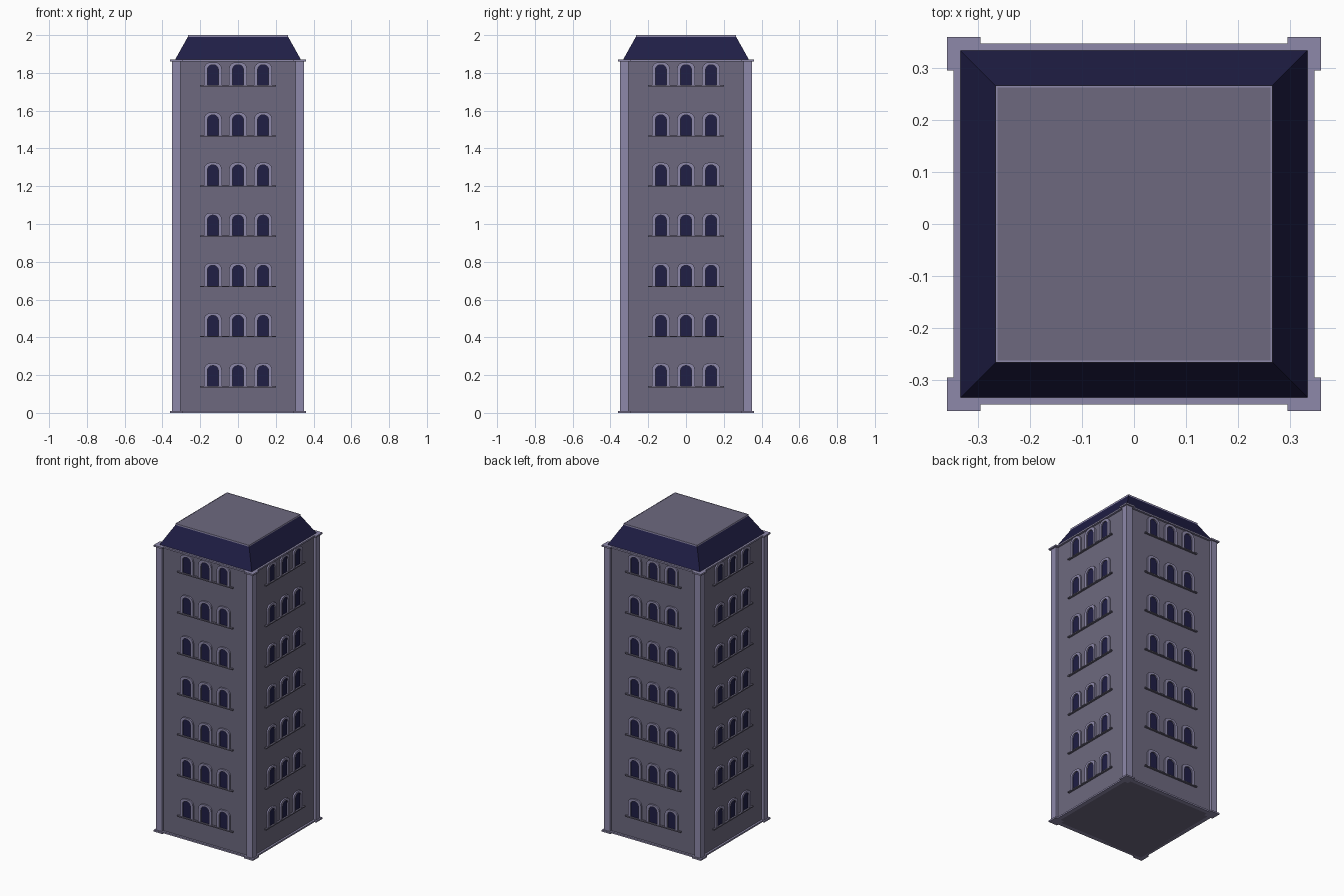
import bpy, bmesh, math
from mathutils import Matrix, Vector

if "Cube" in bpy.data.objects:
    bpy.data.objects.remove(bpy.data.objects["Cube"])


def material(name, rgb):
    m = bpy.data.materials.new(name)
    m.diffuse_color = (*rgb, 1)
    m.use_nodes = True
    m.node_tree.nodes["Principled BSDF"].inputs["Base Color"].default_value = m.diffuse_color
    return m


STONE = material("wall_stone", (0.153, 0.141, 0.212))
TRIM = material("pale_trim", (0.27, 0.25, 0.40))
NAVY = material("navy", (0.014, 0.013, 0.06))

WALL = 0.333      # half width of the walls
EAVES = 1.87      # top of the walls
ROWS = [0.142 + 0.2655 * i for i in range(7)]
COLUMNS = (-0.133, 0, 0.133)


def finish(name, bm, mat):
    bmesh.ops.recalc_face_normals(bm, faces=bm.faces)
    me = bpy.data.meshes.new(name)
    bm.to_mesh(me)
    bm.free()
    me.materials.append(mat)
    ob = bpy.data.objects.new(name, me)
    bpy.context.collection.objects.link(ob)
    return ob


def add_box(bm, lo, hi):
    lo, hi = Vector(lo), Vector(hi)
    mat = Matrix.Translation((lo + hi) / 2) @ Matrix.Diagonal((*(hi - lo), 1))
    bmesh.ops.create_cube(bm, size=1, matrix=mat)


def four_sides(bm):
    # repeat the front face around the tower
    geom = bm.verts[:] + bm.edges[:] + bm.faces[:]
    for k in (1, 2, 3):
        dup = bmesh.ops.duplicate(bm, geom=geom)["geom"]
        verts = [v for v in dup if isinstance(v, bmesh.types.BMVert)]
        bmesh.ops.rotate(bm, verts=verts, cent=(0, 0, 0),
                         matrix=Matrix.Rotation(k * math.pi / 2, 3, 'Z'))


def arch(cx, z, hw, height, r, y, n=6):
    # window outline: straight sides and rounded top
    pts = [(cx + hw, y, z)]
    for side, start in ((1, 0), (-1, math.pi / 2)):
        for i in range(n + 1):
            a = start + i * math.pi / 2 / n
            pts.append((cx + side * (hw - r) + r * math.cos(a), y,
                        z + height - r + r * math.sin(a)))
    return pts + [(cx - hw, y, z)]


# main walls
bm = bmesh.new()
add_box(bm, (-WALL, -WALL, 0), (WALL, WALL, EAVES))
finish("walls", bm, STONE)

# corner pilasters with small plates at foot and head
bm = bmesh.new()
add_box(bm, (0.305, -0.349, 0), (0.349, -0.305, EAVES))
for z in (0, EAVES - 0.01):
    add_box(bm, (0.295, -0.359, z), (0.359, -0.295, z + 0.01))
four_sides(bm)
finish("corner_pilasters", bm, TRIM)

# thin bands along the bottom and top of each wall
bm = bmesh.new()
for z in (0, EAVES - 0.01):
    add_box(bm, (-0.3, -0.346, z), (0.3, -0.32, z + 0.01))
four_sides(bm)
finish("wall_bands", bm, TRIM)

# arched window frames
bm = bmesh.new()
for z in ROWS:
    for cx in COLUMNS:
        loops = [arch(cx, z, 0.047, 0.121, 0.035, -WALL),
                 arch(cx, z, 0.047, 0.121, 0.035, -WALL - 0.010),
                 arch(cx, z, 0.029, 0.108, 0.027, -WALL - 0.010),
                 arch(cx, z, 0.029, 0.108, 0.027, -WALL)]
        loops = [[bm.verts.new(p) for p in lp] for lp in loops]
        for a, b in zip(loops, loops[1:]):
            for i in range(len(a) - 1):
                bm.faces.new((a[i], a[i + 1], b[i + 1], b[i]))
four_sides(bm)
finish("window_frames", bm, TRIM)

# dark window panes
bm = bmesh.new()
for z in ROWS:
    for cx in COLUMNS:
        pane = arch(cx, z, 0.029, 0.108, 0.027, -WALL - 0.002)
        bm.faces.new([bm.verts.new(p) for p in pane])
four_sides(bm)
finish("window_panes", bm, NAVY)

# one long sill under each row
bm = bmesh.new()
for z in ROWS:
    add_box(bm, (-0.2, -0.346, z - 0.007), (0.2, -0.325, z))
four_sides(bm)
finish("window_sills", bm, STONE)

# sloping roof
bm = bmesh.new()
rot = Matrix.Rotation(math.pi / 4, 4, 'Z')
bmesh.ops.create_cone(bm, cap_ends=True, segments=4,
                      radius1=WALL * math.sqrt(2), radius2=0.265 * math.sqrt(2),
                      depth=0.122, matrix=Matrix.Translation((0, 0, EAVES + 0.061)) @ rot)
finish("roof_slope", bm, NAVY)

# raised rim and flat roof deck
bm = bmesh.new()
add_box(bm, (-0.266, -0.266, 1.988), (0.266, -0.262, 2.0))
four_sides(bm)
finish("roof_rim", bm, TRIM)
bm = bmesh.new()
add_box(bm, (-0.262, -0.262, 1.985), (0.262, 0.262, 1.999))
finish("roof_deck", bm, STONE)
